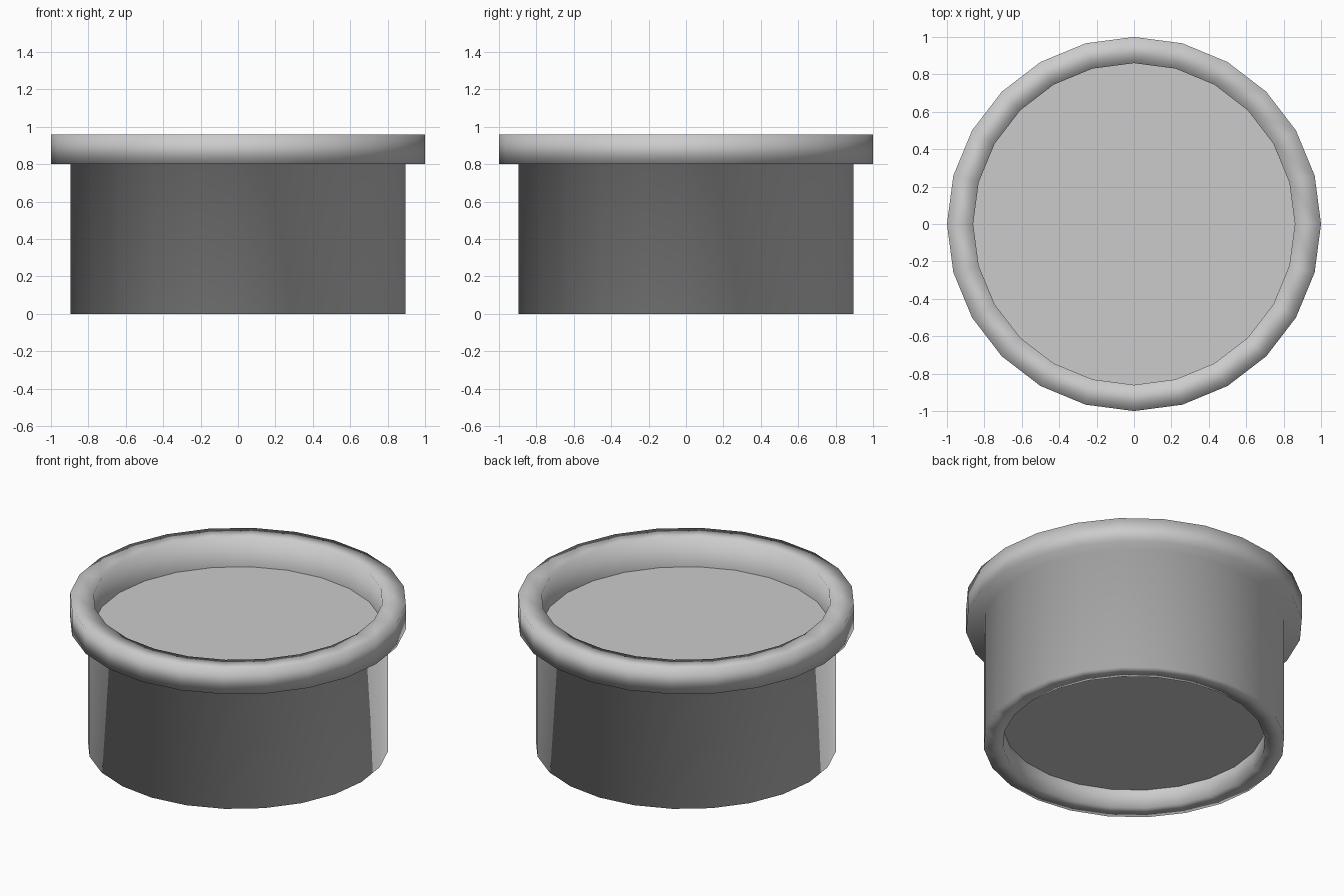
import bpy, bmesh, math

if "Cube" in bpy.data.objects:
    bpy.data.objects.remove(bpy.data.objects["Cube"])

SIDES = 24


def ring(bm, r, z):
    return [bm.verts.new((r * math.cos(2 * math.pi * i / SIDES),
                          r * math.sin(2 * math.pi * i / SIDES), z))
            for i in range(SIDES)]


def finish(bm, name, smooth):
    mesh = bpy.data.meshes.new(name)
    for f in bm.faces:
        f.smooth = smooth
    bm.to_mesh(mesh)
    bm.free()
    obj = bpy.data.objects.new(name, mesh)
    bpy.context.collection.objects.link(obj)
    return obj


def lathe(name, profile):
    """Revolve a closed (radius, z) profile, smooth shaded throughout."""
    bm = bmesh.new()
    rings = [ring(bm, r, z) for r, z in profile]
    for k, a in enumerate(rings):
        b = rings[(k + 1) % len(rings)]
        for i in range(SIDES):
            j = (i + 1) % SIDES
            bm.faces.new((a[i], a[j], b[j], b[i]))
    bmesh.ops.recalc_face_normals(bm, faces=bm.faces)
    return finish(bm, name, True)


def disc(name, r, z, up):
    bm = bmesh.new()
    verts = ring(bm, r, z)
    bm.faces.new(verts if up else verts[::-1])
    return finish(bm, name, False)


# Pot wall with its overhanging rim
lathe("pot_wall", [(0.895, 0), (0.895, 0.80), (1.0, 0.80), (1.0, 0.96),
                   (0.86, 0.96), (0.86, 0.77), (0.78, 0.12), (0.78, 0)])

# Soil surface and recessed base
disc("soil", 0.86, 0.77, True)
disc("pot_base", 0.78, 0.12, False)
